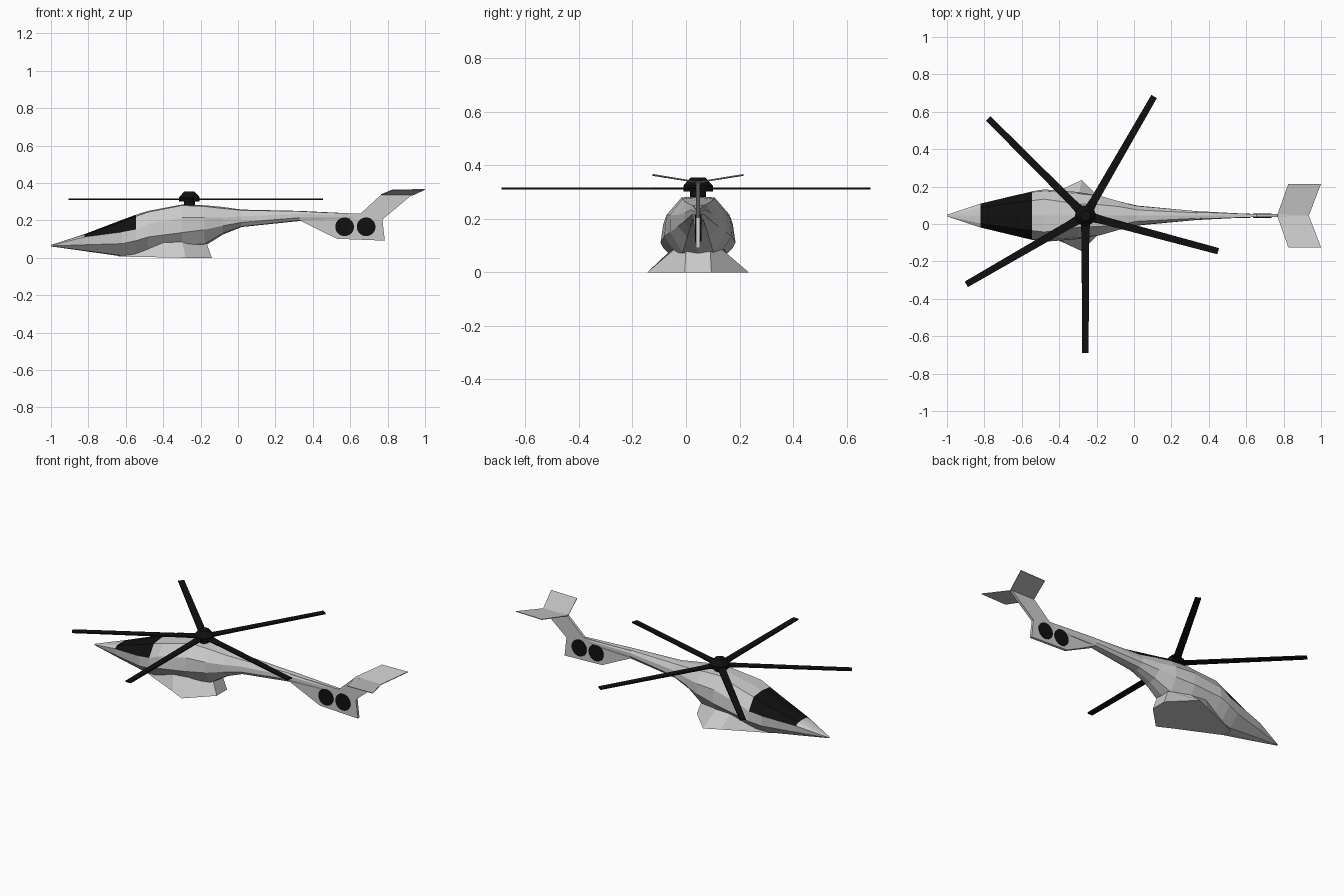
import bpy, bmesh, math
from mathutils import Matrix

if "Cube" in bpy.data.objects:
    bpy.data.objects.remove(bpy.data.objects["Cube"])

CY = 0.045           # fuselage centre line
HUB_X = -0.26
black = bpy.data.materials.new("black")
black.diffuse_color = (0.005, 0.005, 0.005, 1)
black.use_nodes = True
black.node_tree.nodes["Principled BSDF"].inputs["Base Color"].default_value = black.diffuse_color


def make(name, verts, faces, mat=None, fix=True):
    me = bpy.data.meshes.new(name)
    me.from_pydata(verts, [], faces)
    bm = bmesh.new()
    bm.from_mesh(me)
    bmesh.ops.remove_doubles(bm, verts=bm.verts, dist=1e-5)
    if fix:
        bmesh.ops.recalc_face_normals(bm, faces=bm.faces)
    bm.to_mesh(me)
    bm.free()
    ob = bpy.data.objects.new(name, me)
    bpy.context.collection.objects.link(ob)
    if mat:
        me.materials.append(mat)
    return ob


def cylinder(name, x, y, z, r1, r2, depth, mat, rot=(0, 0, 0), sides=20):
    bpy.ops.mesh.primitive_cone_add(vertices=sides, radius1=r1, radius2=r2, depth=depth,
                                    location=(x, y, z), rotation=rot)
    ob = bpy.context.object
    ob.name = name
    ob.data.materials.append(mat)
    return ob


# Fuselage: x, then half section from bottom centre to top centre as (y, z)
sections = [
    (-1.00, (0, .061), (.003, .062), (.004, .064), (.004, .066), (.003, .068), (0, .069)),
    (-0.82, (0, .036), (.025, .039), (.058, .070), (.064, .112), (.042, .124), (0, .127)),
    (-0.62, (0, .008), (.045, .012), (.110, .076), (.112, .138), (.072, .194), (0, .203)),
    (-0.545, (0, .012), (.060, .020), (.130, .092), (.126, .152), (.080, .222), (0, .231)),
    (-0.48, (0, .030), (.075, .045), (.140, .112), (.130, .180), (.088, .245), (0, .251)),
    (-0.30, (0, .055), (.080, .070), (.126, .135), (.118, .215), (.062, .280), (0, .285)),
    (-0.18, (0, .062), (.058, .074), (.104, .150), (.105, .215), (.058, .275), (0, .281)),
    (-0.08, (0, .125), (.040, .132), (.076, .172), (.076, .215), (.048, .264), (0, .272)),
    (0.02, (0, .165), (.030, .168), (.053, .190), (.050, .222), (.030, .254), (0, .258)),
    (0.33, (0, .197), (.018, .200), (.024, .215), (.024, .235), (.015, .249), (0, .251)),
    (0.62, (0, .200), (.006, .203), (.009, .215), (.009, .227), (.006, .235), (0, .237)),
]
verts = []
for x, *half in sections:
    ring = half + [(-y, z) for y, z in half[-2:0:-1]]
    verts += [(x, CY + y, z) for y, z in ring]
N = 10
hull, glass = [list(range(N)), list(range(len(verts) - N, len(verts)))], []
for s in range(len(sections) - 1):
    for k in range(N):
        j = (k + 1) % N
        f = (s * N + k, s * N + j, (s + 1) * N + j, (s + 1) * N + k)
        (glass if s in (1, 2) and 3 <= k <= 6 else hull).append(f)
make("fuselage", verts, hull)
used = sorted({i for f in glass for i in f})
make("canopy", [verts[i] for i in used],
     [[used.index(i) for i in f][::-1] for f in glass], black)

# Belly sponson: flat kite-shaped base rising into the fuselage
low = [(-.64, .03, .007), (-.37, .148, .002), (-.28, .19, 0), (-.14, .05, 0)]
high = [(-.56, .03, .07), (-.40, .10, .085), (-.30, .085, .09), (-.17, .045, .085)]


def loop(pts):
    return ([(x, CY + y, z) for x, y, z in pts] +
            [(x, CY - y, z) for x, y, z in reversed(pts)])


make("belly_sponson", loop(low) + loop(high),
     [list(range(8))[::-1], list(range(8, 16))] +
     [(i, (i + 1) % 8, 8 + (i + 1) % 8, 8 + i) for i in range(8)])

# Tail fin: thin extruded side profile
fin = [(.33, .20), (.42, .155), (.53, .102), (.785, .092), (.772, .205), (.93, .337),
       (.77, .342), (.655, .236), (.33, .248)]
n = len(fin)
make("tail_fin",
     [(x, CY + s * (.018 if x == .33 else .008), z) for s in (-1, 1) for x, z in fin],
     [list(range(n))[::-1], list(range(n, 2 * n))] +
     [(i, (i + 1) % n, n + (i + 1) % n, n + i) for i in range(n)])

# Swept tailplane halves
for side, s in (("left", 1), ("right", -1)):
    plan = [(.765, 0, .338), (.825, .17, .363), (1.0, .17, .366), (.935, 0, .336)]
    make("tailplane_" + side,
         [(x, CY + s * y, z + d) for d in (-.002, .002) for x, y, z in plan],
         [(3, 2, 1, 0), (4, 5, 6, 7)] +
         [(i, (i + 1) % 4, 4 + (i + 1) % 4, 4 + i) for i in range(4)])

# Tail fans
for i, x in enumerate((.57, .685)):
    cylinder(f"tail_fan_{i + 1}", x, CY, .166, .05, .05, .024, black,
             (math.pi / 2, 0, 0), 28)

# Rotor mast and hub
cylinder("rotor_mast", HUB_X, CY, .287, .03, .03, .034, black)
cylinder("hub_base", HUB_X, CY, .313, .055, .055, .022, black)
cylinder("hub_cap", HUB_X, CY, .339, .055, .028, .030, black)

# Main blades
for i in range(5):
    prof = [(.03, .026), (.10, .021), (.735, .017)]
    pts, t = [], .004
    for r, w in prof:
        pts += [(r, -w, -t), (r, w, -t), (r, w, t), (r, -w, t)]
    faces = [(0, 1, 2, 3), (8, 9, 10, 11)]
    faces += [(a + k, a + (k + 1) % 4, a + 4 + (k + 1) % 4, a + 4 + k)
              for a in (0, 4) for k in range(4)]
    blade = make(f"main_blade_{i + 1}", pts, faces, black)
    blade.matrix_world = (Matrix.Translation((HUB_X, CY, .314)) @
                          Matrix.Rotation(math.radians(-90 + 75 * i), 4, 'Z'))
